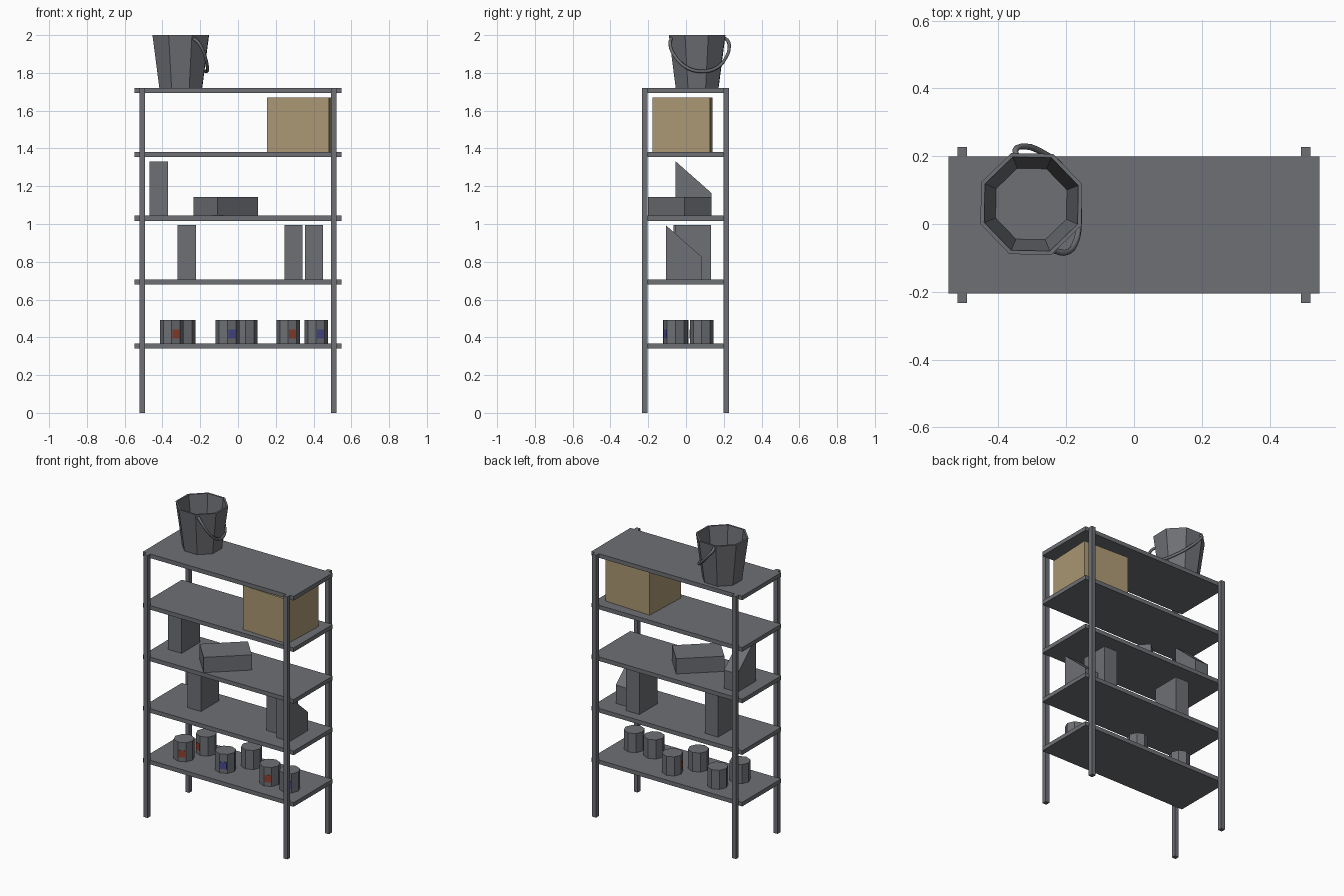
import bpy, bmesh, math
from mathutils import Matrix, Vector

if "Cube" in bpy.data.objects:
    bpy.data.objects.remove(bpy.data.objects["Cube"])


def material(name, rgb):
    m = bpy.data.materials.new(name)
    m.diffuse_color = (*rgb, 1)
    m.use_nodes = True
    m.node_tree.nodes["Principled BSDF"].inputs["Base Color"].default_value = m.diffuse_color
    return m


GREY = material("steel_grey", (0.155, 0.16, 0.175))
TAN = material("cardboard_tan", (0.41, 0.315, 0.175))
RED = material("label_red", (0.27, 0.05, 0.028))
BLUE = material("label_blue", (0.065, 0.065, 0.28))


def finish(name, bm, mat):
    bmesh.ops.recalc_face_normals(bm, faces=bm.faces)
    me = bpy.data.meshes.new(name)
    bm.to_mesh(me)
    bm.free()
    me.materials.append(mat)
    ob = bpy.data.objects.new(name, me)
    bpy.context.collection.objects.link(ob)
    return ob


def box(name, centre, size, mat=GREY, angle=0.0, drop=0.0):
    """Box, optionally turned about z; drop lowers its back top edge."""
    bm = bmesh.new()
    bmesh.ops.create_cube(bm, size=1)
    for v in bm.verts:
        v.co = Vector(v.co[i] * size[i] for i in range(3))
        if v.co.z > 0 and v.co.y > 0:
            v.co.z -= drop
    bm.transform(Matrix.Translation(centre) @ Matrix.Rotation(angle, 4, 'Z'))
    return finish(name, bm, mat)


def lathe(name, profile, centre, sides=8, start=0.0, mat=GREY):
    """Turn (radius, z) points into a flat-sided solid, capping both ends."""
    bm = bmesh.new()
    rings = []
    for r, z in profile:
        rings.append([bm.verts.new((centre[0] + r * math.cos(start + k * math.tau / sides),
                                    centre[1] + r * math.sin(start + k * math.tau / sides), z))
                      for k in range(sides)])
    for a, b in zip(rings, rings[1:]):
        for k in range(sides):
            j = (k + 1) % sides
            bm.faces.new((a[k], a[j], b[j], b[k]))
    bm.faces.new(rings[0])
    bm.faces.new(rings[-1])
    return finish(name, bm, mat)


# Shelves and posts
SHELF_TOPS = [0.368 + 0.338 * i for i in range(5)]
for i, z in enumerate(SHELF_TOPS):
    box(f"shelf_{i + 1}", (0, -0.003, z - 0.0135), (1.094, 0.404, 0.027))
for sx, side in ((-1, "left"), (1, "right")):
    for y, end in ((-0.2185, "front"), (0.2125, "back")):
        box(f"{end}_{side}_post", (sx * 0.507, y, 0.86), (0.028, 0.029, 1.72))

# Paint cans with label plates: x, y, label direction, label colour
R, H = 0.063, 0.125
cans = [(-0.351, -0.058, -67.5, RED), (-0.288, 0.083, -112.5, RED),
        (-0.055, -0.05, -67.5, BLUE), (0.04, 0.083, -157.5, RED),
        (0.266, -0.05, -67.5, RED), (0.414, -0.055, -67.5, BLUE)]
for i, (x, y, deg, mat) in enumerate(cans):
    z = SHELF_TOPS[0]
    lathe(f"can_{i + 1}", [(R, z), (R, z + H)], (x, y))
    a, d = math.radians(deg), R * math.cos(math.pi / 8)
    box(f"can_label_{i + 1}", (x + d * math.cos(a), y + d * math.sin(a), z + 0.05),
        (0.04, 0.004, 0.046), mat, a + math.pi / 2)

# Upright file boxes: x, y, shelf, back drop of the top
FW, FD, FH, DROP = 0.097, 0.19, 0.288, 0.168
files = [(-0.272, 0.03, 1, 0), (0.294, 0.037, 1, 0),
         (0.402, -0.012, 1, DROP), (-0.419, 0.04, 2, DROP)]
for i, (x, y, s, drop) in enumerate(files):
    box(f"file_box_{i + 1}", (x, y, SHELF_TOPS[s] + FH / 2), (FW, FD, FH), GREY, 0, drop)

# File box lying on its side
box("lying_file_box", (-0.065, -0.034, SHELF_TOPS[2] + 0.05), (0.289, 0.191, 0.1),
    GREY, math.radians(42.2))

# Cardboard box
box("cardboard_box", (0.3235, -0.018, SHELF_TOPS[3] + 0.144), (0.33, 0.305, 0.288),
    TAN, math.radians(-2.4))

# Bucket with hollow inside
zb = SHELF_TOPS[4]
lathe("bucket", [(0.122, zb), (0.161, 2.0), (0.149, 2.0), (0.113, zb + 0.02)],
      (-0.303, 0.059), 8, math.radians(21.5))

# Bucket handle hanging round the side
path = [(-0.235, -0.078, 1.983), (-0.205, -0.085, 1.955), (-0.175, -0.06, 1.89),
        (-0.162, 0.01, 1.825), (-0.17, 0.09, 1.808), (-0.21, 0.165, 1.828),
        (-0.265, 0.208, 1.875), (-0.325, 0.229, 1.94), (-0.35, 0.217, 1.975),
        (-0.345, 0.2, 1.985)]
cu = bpy.data.curves.new("bucket_handle", 'CURVE')
cu.dimensions = '3D'
cu.bevel_depth = 0.009
cu.bevel_resolution = 1
cu.resolution_u = 3
cu.use_fill_caps = True
sp = cu.splines.new('BEZIER')
sp.bezier_points.add(len(path) - 1)
for p, co in zip(sp.bezier_points, path):
    p.co = co
    p.handle_left_type = p.handle_right_type = 'AUTO'
cu.materials.append(GREY)
handle = bpy.data.objects.new("bucket_handle", cu)
bpy.context.collection.objects.link(handle)
bpy.context.view_layer.objects.active = handle
handle.select_set(True)
bpy.ops.object.convert(target='MESH')
